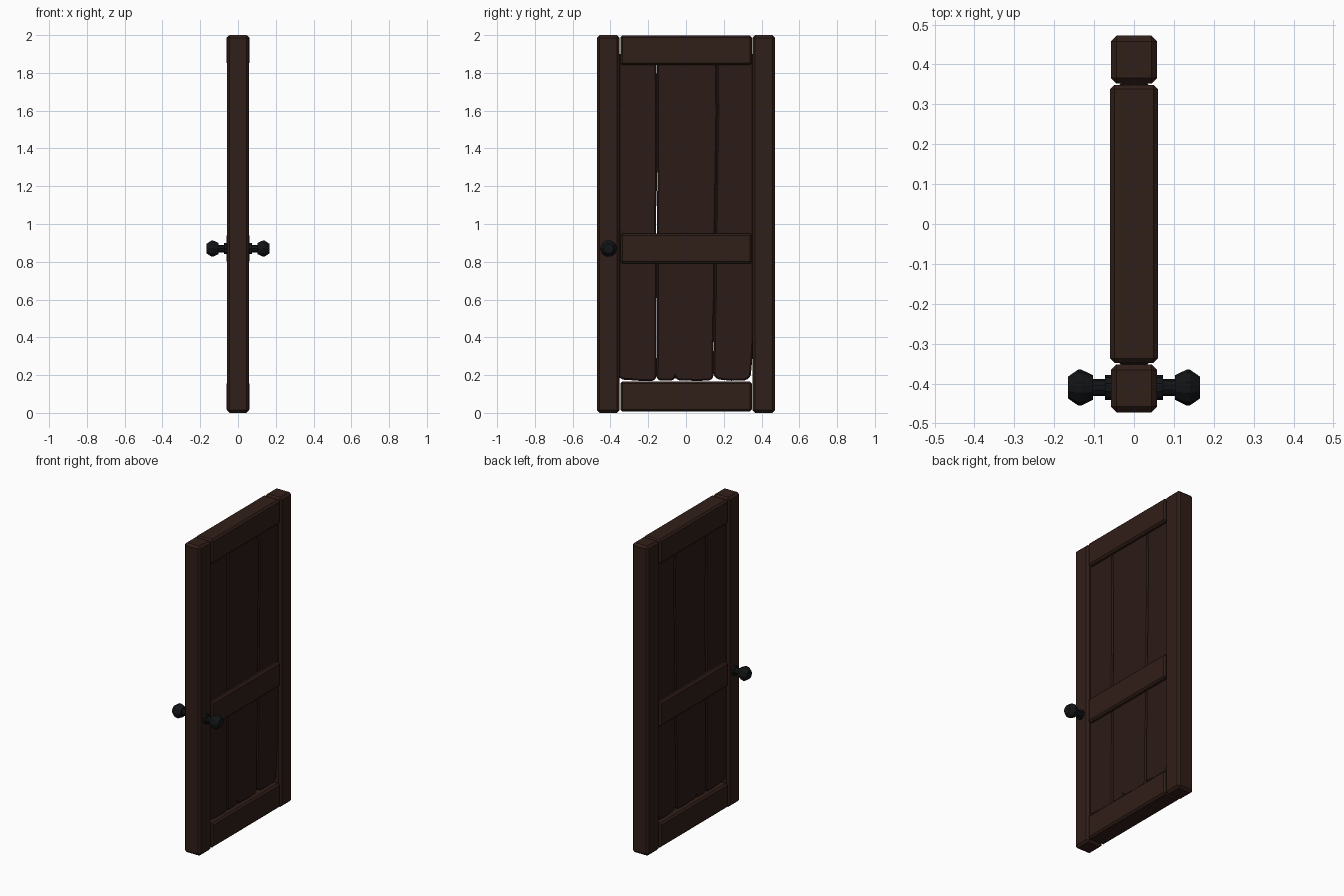
import bpy, bmesh, math
from mathutils import Matrix

if "Cube" in bpy.data.objects:
    bpy.data.objects.remove(bpy.data.objects["Cube"])


def material(name, rgb):
    m = bpy.data.materials.new(name)
    m.diffuse_color = (*rgb, 1)
    m.use_nodes = True
    m.node_tree.nodes["Principled BSDF"].inputs["Base Color"].default_value = m.diffuse_color
    return m


WOOD = material("dark_wood", (0.030, 0.013, 0.009))
PANEL = material("panel_wood", (0.025, 0.011, 0.008))
IRON = material("black_iron", (0.006, 0.007, 0.008))


def finish(name, bm, mat):
    bmesh.ops.recalc_face_normals(bm, faces=bm.faces)
    me = bpy.data.meshes.new(name)
    bm.to_mesh(me)
    bm.free()
    me.materials.append(mat)
    ob = bpy.data.objects.new(name, me)
    bpy.context.collection.objects.link(ob)
    return ob


def plank(name, outline, half, chamfer, mat):
    """Extrude a (y, z) outline through the door thickness and chamfer it."""
    bm = bmesh.new()
    face = bm.faces.new([bm.verts.new((-half, y, z)) for y, z in outline])
    ext = bmesh.ops.extrude_face_region(bm, geom=[face])
    verts = [v for v in ext["geom"] if isinstance(v, bmesh.types.BMVert)]
    bmesh.ops.translate(bm, verts=verts, vec=(2 * half, 0, 0))
    ob = finish(name, bm, mat)
    bev = ob.modifiers.new("chamfer", "BEVEL")
    bev.width = chamfer
    bev.segments = 1
    bev.limit_method = "ANGLE"
    bev.angle_limit = math.radians(30)
    return ob


def box_outline(y0, y1, z0, z1):
    return [(y0, z0), (y1, z0), (y1, z1), (y0, z1)]


# Upright stiles
plank("stile_latch_side", box_outline(-0.472, -0.352, 0, 2.0), 0.058, 0.014, WOOD)
plank("stile_hinge_side", box_outline(0.352, 0.472, 0, 2.0), 0.058, 0.014, WOOD)

# Cross rails
for name, z0, z1 in (("bottom_rail", 0.008, 0.166),
                     ("middle_rail", 0.790, 0.950),
                     ("top_rail", 1.842, 1.998)):
    plank(name, box_outline(-0.348, 0.349, z0, z1), 0.060, 0.011, WOOD)

# Worn panel boards, tucked behind the top rail and running behind the middle one
plank("left_board", [
    (-0.358, 0.190), (-0.335, 0.176), (-0.250, 0.170), (-0.175, 0.168),
    (-0.157, 0.185), (-0.156, 0.500), (-0.153, 0.780), (-0.158, 0.960),
    (-0.158, 1.080), (-0.154, 1.200), (-0.155, 1.900), (-0.358, 1.900)],
    0.036, 0.008, PANEL)
plank("middle_board", [
    (-0.155, 0.180), (-0.135, 0.171), (-0.068, 0.171), (-0.057, 0.190),
    (-0.046, 0.173), (0.060, 0.169), (0.130, 0.172), (0.145, 0.190),
    (0.148, 0.480), (0.154, 0.640), (0.154, 0.790), (0.160, 1.200),
    (0.166, 1.600), (0.162, 1.900), (-0.154, 1.900), (-0.152, 1.200),
    (-0.153, 1.080), (-0.154, 0.940)],
    0.036, 0.008, PANEL)
plank("right_board", [
    (0.146, 0.200), (0.168, 0.177), (0.240, 0.170), (0.320, 0.173),
    (0.343, 0.195), (0.352, 0.300), (0.358, 0.400), (0.358, 1.900),
    (0.162, 1.900), (0.166, 1.600), (0.160, 1.200), (0.154, 0.790),
    (0.154, 0.640), (0.148, 0.480)],
    0.036, 0.008, PANEL)

# Turned door knob: (distance from door centre, radius)
KNOB = [(0.050, 0.031), (0.073, 0.031), (0.073, 0.021), (0.103, 0.021),
        (0.103, 0.031), (0.132, 0.045), (0.140, 0.045), (0.166, 0.027)]


def knob(name, side):
    sides = 10
    bm = bmesh.new()
    rings = []
    for x, r in KNOB:
        ring = []
        for i in range(sides):
            a = math.tau * (i + 0.5) / sides
            ring.append(bm.verts.new((side * x, r * math.sin(a), r * math.cos(a))))
        rings.append(ring)
    for a, b in zip(rings, rings[1:]):
        for i in range(sides):
            j = (i + 1) % sides
            bm.faces.new((a[i], a[j], b[j], b[i]))
    bm.faces.new(rings[0])
    bm.faces.new(rings[-1])
    bmesh.ops.transform(bm, matrix=Matrix.Translation((0, -0.410, 0.870)), verts=bm.verts)
    finish(name, bm, IRON)


knob("right_knob", 1)
knob("left_knob", -1)
